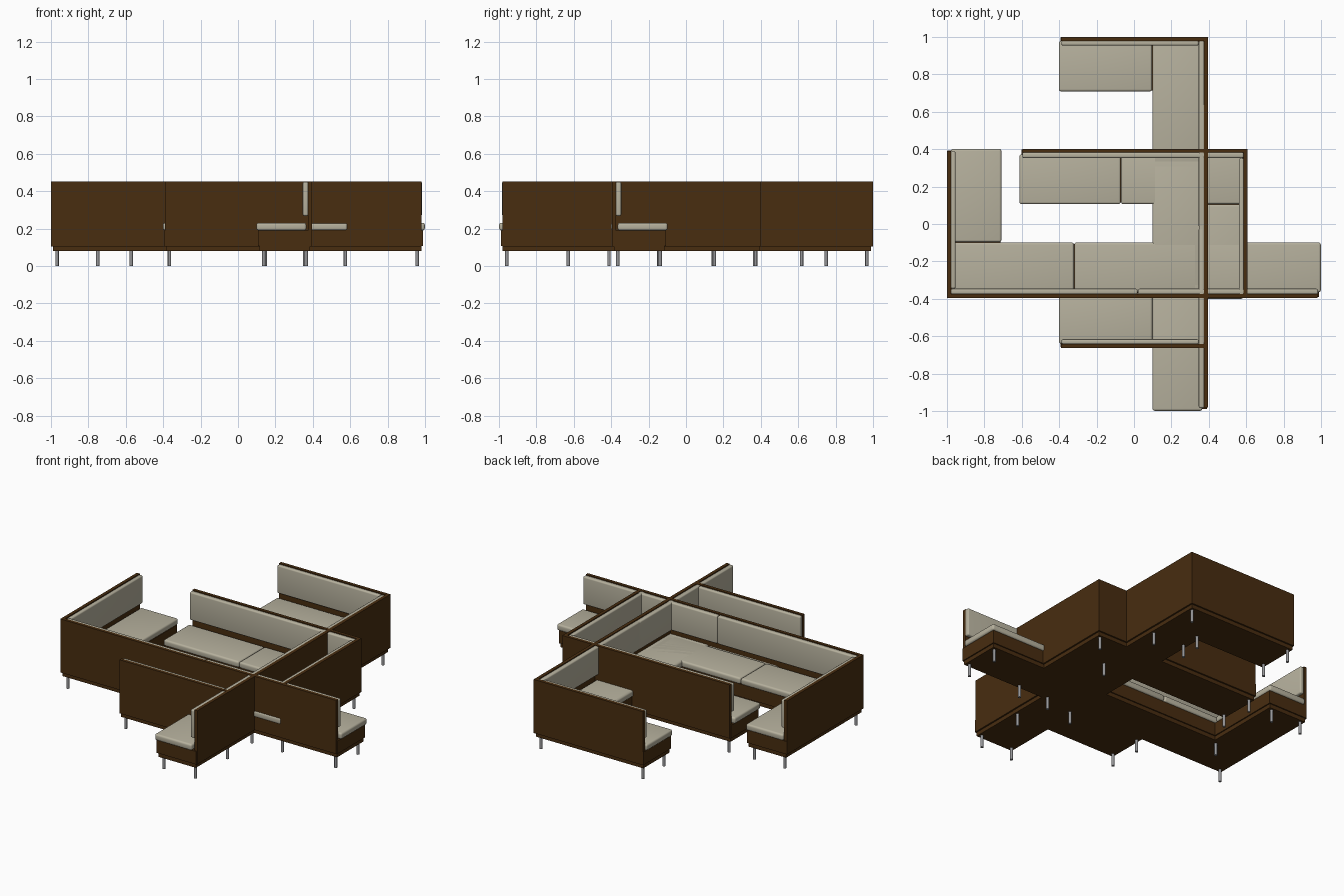
import bpy, bmesh, math
from mathutils import Vector

if "Cube" in bpy.data.objects:
    bpy.data.objects.remove(bpy.data.objects["Cube"])


def material(name, rgb):
    m = bpy.data.materials.new(name)
    m.diffuse_color = (*rgb, 1)
    m.use_nodes = True
    m.node_tree.nodes["Principled BSDF"].inputs["Base Color"].default_value = m.diffuse_color
    return m


WOOD = material("dark brown wood", (0.065, 0.026, 0.005))
FABRIC = material("beige fabric", (0.47, 0.44, 0.34))
METAL = material("grey metal", (0.30, 0.30, 0.31))


class Frame:
    """Local corner frame: u runs along the long back, v along the short back."""
    def __init__(self, origin, u, v):
        self.o, self.u, self.v = Vector(origin), Vector(u), Vector(v)

    def at(self, a, b, z):
        p = self.o + self.u * a + self.v * b
        return (p.x, p.y, z)


def prism(name, frame, outline, z0, z1, mat, bevel=0):
    bm = bmesh.new()
    face = bm.faces.new([bm.verts.new(frame.at(a, b, z0)) for a, b in outline])
    top = bmesh.ops.extrude_face_region(bm, geom=[face])["geom"]
    bmesh.ops.translate(bm, vec=(0, 0, z1 - z0),
                        verts=[g for g in top if isinstance(g, bmesh.types.BMVert)])
    bmesh.ops.recalc_face_normals(bm, faces=bm.faces)
    if bevel:
        bmesh.ops.bevel(bm, geom=bm.edges[:], offset=bevel, segments=4,
                        profile=0.5, affect='EDGES')
    mesh = bpy.data.meshes.new(name)
    bm.to_mesh(mesh)
    bm.free()
    mesh.materials.append(mat)
    if bevel:
        mesh.polygons.foreach_set("use_smooth", [True] * len(mesh.polygons))
        mesh.set_sharp_from_angle(angle=math.radians(40))
    ob = bpy.data.objects.new(name, mesh)
    bpy.context.collection.objects.link(ob)


def rect(a0, a1, b0, b1):
    return [(a0, b0), (a1, b0), (a1, b1), (a0, b1)]


def ell(inset, depth, long, short):
    """L outline with its outer corner at (inset, inset)."""
    i, d = inset, depth
    return [(i, i), (long, i), (long, d), (d, d), (d, short), (i, short)]


def leg(name, frame, a, b):
    bpy.ops.mesh.primitive_cylinder_add(vertices=16, radius=0.009, depth=0.1,
                                        location=frame.at(a, b, 0.05))
    ob = bpy.context.object
    ob.name = name
    ob.data.materials.append(METAL)
    bpy.ops.object.shade_smooth_by_angle()


def corner_bench(name, frame, long, short, seats, backs):
    # Wooden L: back panel, seat box and recessed plinth
    prism(name + " back panel", frame, ell(0, 0.021, long - 0.018, short - 0.012),
          0.105, 0.453, WOOD)
    prism(name + " seat box", frame, ell(0.004, 0.287, long - 0.011, short - 0.009),
          0.106, 0.19, WOOD)
    prism(name + " plinth", frame, ell(0.01, 0.28, long - 0.018, short - 0.016),
          0.08, 0.106, WOOD)
    # Seat cushions
    for a0, a1 in zip(seats, seats[1:]):
        prism(name + " seat cushion", frame, rect(a0 + 0.001, a1 - 0.001, 0.03, 0.296),
              0.19, 0.231, FABRIC, 0.012)
    prism(name + " short seat cushion", frame, rect(0.022, 0.291, 0.298, short),
          0.19, 0.231, FABRIC, 0.012)
    # Back cushions
    for a0, a1 in zip(backs, backs[1:]):
        prism(name + " back cushion", frame, rect(a0 + 0.001, a1 - 0.001, 0.019, 0.049),
              0.268, 0.45, FABRIC, 0.009)
    prism(name + " short back cushion", frame, rect(0.019, 0.046, 0.05, short - 0.014),
          0.268, 0.45, FABRIC, 0.009)
    # Legs at the corner and both open ends
    for a, b in [(0.033, 0.03), (long - 0.042, 0.03), (long - 0.042, 0.257),
                 (0.033, short - 0.035), (0.25, short - 0.035), (0.25, 0.25)]:
        leg(name + " leg", frame, a, b)


X, Y = (1, 0), (0, 1)
NX, NY = (-1, 0), (0, -1)
long_seats, long_backs = [0.022, 0.68, 1.34, 2.0], [0.02, 1.02, 1.985]

corner_bench("front bench", Frame((-1, -0.395), X, Y), 2.0, 0.797, long_seats, long_backs)
corner_bench("side bench", Frame((0.395, 1), NY, NX), 2.0, 0.797, long_seats, long_backs)
corner_bench("middle bench", Frame((0.607, 0.402), NX, NY), 1.22, 0.802,
             [0.022, 0.677, 1.22], [0.02, 1.205])
corner_bench("cross bench", Frame((0.396, -0.662), Y, NX), 1.322, 0.797,
             [0.022, 0.692, 1.322], [0.02, 1.307])
